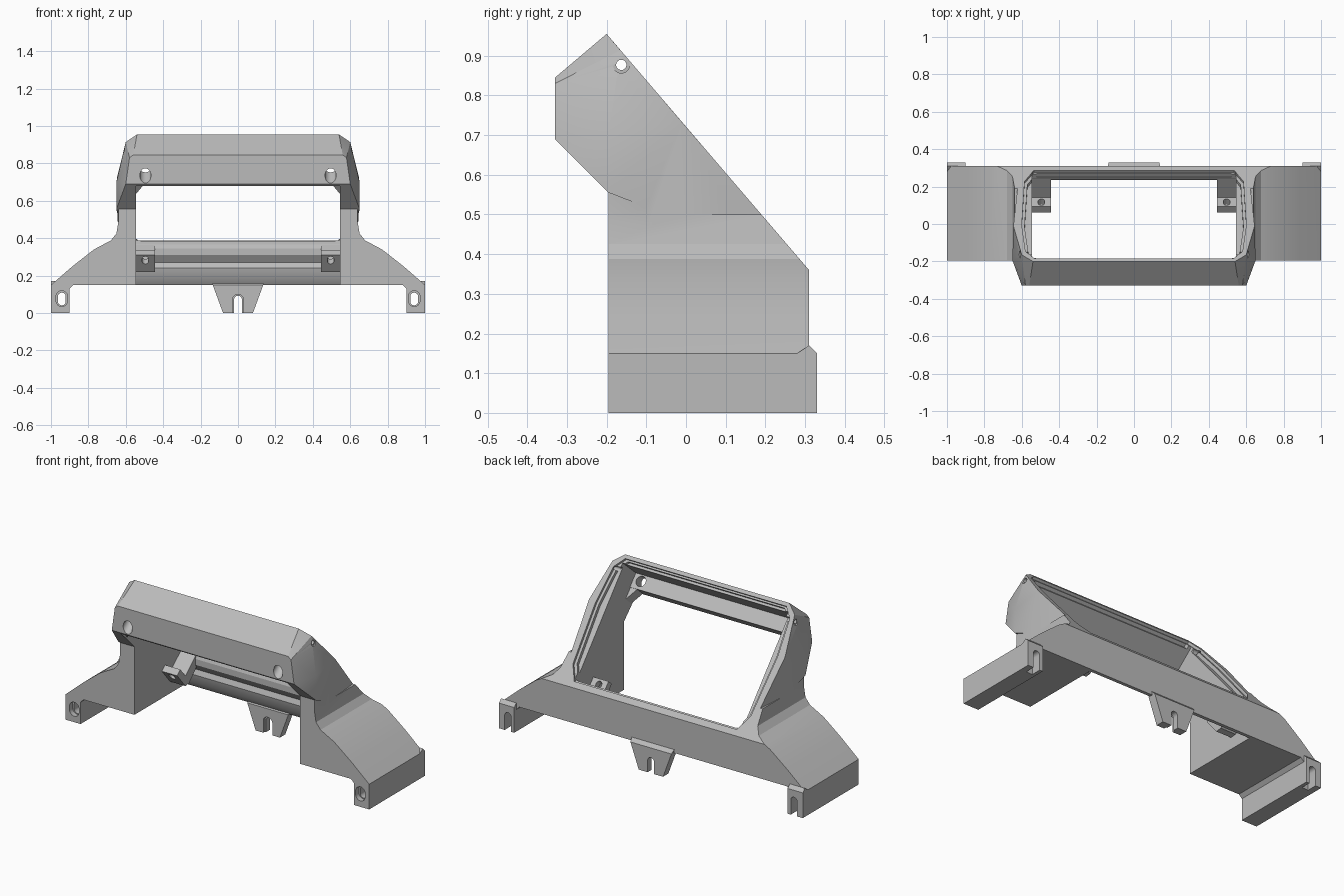
import bpy, bmesh, math
from mathutils import Vector

cube = bpy.data.objects.get("Cube")
if cube:
    bpy.data.objects.remove(cube, do_unlink=True)

grey = bpy.data.materials.new("plain grey")
grey.use_nodes = True
grey.diffuse_color = (0.5, 0.5, 0.5, 1)
grey.node_tree.nodes["Principled BSDF"].inputs["Base Color"].default_value = (0.5, 0.5, 0.5, 1)

# Slanted frame: s runs down the sloping face, t goes into the body
TOP = Vector((0, -0.2, 0.955))
DOWN = Vector((0, 0.51, -0.595)).normalized()
INTO = Vector((0, DOWN.z, -DOWN.y))


def along_x(y, z, x):
    return Vector((x, y, z))


def along_y(x, z, y):
    return Vector((x, y, z))


def slant(x, s, t):
    return TOP + DOWN * s + INTO * t + Vector((x, 0, 0))


def yz(s, t):
    p = slant(0, s, t)
    return (p.y, p.z)


def finish(bm, name):
    bmesh.ops.recalc_face_normals(bm, faces=bm.faces[:])
    mesh = bpy.data.meshes.new(name)
    bm.to_mesh(mesh)
    bm.free()
    mesh.materials.append(grey)
    ob = bpy.data.objects.new(name, mesh)
    bpy.context.collection.objects.link(ob)
    return ob


def prism(name, pts, lo, hi, place):
    bm = bmesh.new()
    a = [bm.verts.new(place(u, v, lo)) for u, v in pts]
    b = [bm.verts.new(place(u, v, hi)) for u, v in pts]
    bm.faces.new(a)
    bm.faces.new(b)
    for i in range(len(pts)):
        j = (i + 1) % len(pts)
        bm.faces.new((a[i], a[j], b[j], b[i]))
    return finish(bm, name)


def hull(name, half):
    # Convex solid from one half of its corners, mirrored in x
    bm = bmesh.new()
    for x, y, z in half:
        for side in (1, -1):
            bm.verts.new((x * side, y, z))
    res = bmesh.ops.convex_hull(bm, input=bm.verts[:])
    loose = [v for v in bm.verts if not v.link_faces]
    bmesh.ops.delete(bm, geom=loose, context='VERTS')
    bmesh.ops.dissolve_limit(bm, angle_limit=0.01, verts=bm.verts[:], edges=bm.edges[:])
    return finish(bm, name)


def combine(target, tool, operation):
    mod = target.modifiers.new("combine", 'BOOLEAN')
    mod.operation, mod.solver, mod.object = operation, 'EXACT', tool
    bpy.context.view_layer.objects.active = target
    bpy.ops.object.modifier_apply(modifier=mod.name)
    bpy.data.objects.remove(tool, do_unlink=True)


def add(target, tool):
    combine(target, tool, 'UNION')


def cut(target, tool):
    combine(target, tool, 'DIFFERENCE')


def slot(cx, low, high, r, n=20):
    # Round-ended upright slot, a circle when low equals high
    pts = []
    for i in range(n):
        a = 2 * math.pi * (i + 0.5) / n
        pts.append((cx + r * math.cos(a), (high if math.sin(a) > 0 else low) + r * math.sin(a)))
    return pts


def mirrored(half):
    return half + [(-x, z) for x, z in reversed(half)]


# Wings and lower body as one stepped silhouette
housing = prism("housing", mirrored([
    (0.88, 0.15), (0.9, 0.13), (0.9, 0), (1, 0), (1, 0.15), (0.885, 0.25),
    (0.77, 0.34), (0.68, 0.388), (0.65, 0.425), (0.638, 0.5)]), -0.195, 0.31, along_y)

# Leg block and faceted hood
add(housing, hull("legs", [
    (0.64, -0.195, 0.15), (0.64, -0.195, 0.6), (0.61, 0.31, 0.15),
    (0.61, 0.31, 0.36), (0.645, -0.01, 0.733)]))
add(housing, hull("hood", [
    (0.54, -0.2, 0.955), (0.56, -0.33, 0.845), (0.58, -0.33, 0.83), (0.6, -0.33, 0.69),
    (0.6, -0.165, 0.914), (0.65, -0.195, 0.7), (0.65, -0.195, 0.555),
    (0.645, -0.01, 0.733), (0.61, 0.31, 0.36)]))

# Trim everything above the sloping face
cut(housing, prism("slope_trim", [(-1.2, -0.3), (1.2, -0.3), (1.2, 1.2), (-1.2, 1.2)], -0.6, 0, slant))

# Rear pads on the wing ends
for side in (1, -1):
    add(housing, prism("rear_pad", [(0.28, 0), (0.33, 0), (0.33, 0.15), (0.31, 0.17), (0.28, 0.15)],
                       0.9 * side, 1.0 * side, along_x))

# Open middle, from the window through to the front
cut(housing, prism("opening", [
    yz(0.046, -0.1), yz(0.046, 0.18), yz(0.13, 0.18), yz(0.13, 0.5), (-0.6, -0.1), (0.29, -0.1),
    (0.29, 0.15), (0.262, 0.19), (0.25, 0.24), (0.262, 0.27), (0.235, 0.31), (0.235, 0.345),
    yz(0.735, 0.045), yz(0.735, -0.1)], -0.545, 0.545, along_x))

# Stepped seat around the window
for width, inset, depth in ((0.6, 0.022, 0.015), (0.585, 0.032, 0.035)):
    cut(housing, prism("seat", mirrored([
        (width - 0.07, inset), (width - 0.02, inset + 0.06), (width, 0.3), (width - 0.015, 0.68 - inset),
        (width - 0.065, 0.77 - inset)]), -0.1, depth, slant))

# Corner gussets, screw access holes, side holes and wing slots
for side in (1, -1):
    add(housing, prism("gusset", [(0.56 * side, 0.11), (0.5 * side, 0.125), (0.5 * side, 0.13),
                                  (0.545 * side, 0.2), (0.56 * side, 0.2)], 0.185, 0.255, slant))
    cut(housing, prism("access_hole", slot(0.495 * side, 0.083, 0.083, 0.03), 0.12, 0.45, slant))
    cut(housing, prism("side_hole", slot(-0.163, 0.877, 0.877, 0.013), 0.5 * side, 0.8 * side, along_x))
    cut(housing, prism("side_recess", slot(-0.163, 0.877, 0.877, 0.021), 0.606 * side, 0.8 * side, along_x))
    cut(housing, prism("wing_slot", slot(0.942 * side, 0.062, 0.088, 0.021), -0.4, 0.5, along_y))
    cut(housing, prism("wing_recess", slot(0.942 * side, 0.066, 0.088, 0.031), -0.4, -0.165, along_y))
    cut(housing, prism("rear_slot", slot(0.942 * side, -0.1, 0.088, 0.021), 0.27, 0.5, along_y))

# Lower mounting ears
ears = []
for side, label in ((1, "left"), (-1, "right")):
    ear = prism(label + "_ear", [
        yz(0.66, 0.18), yz(0.735, 0.18), yz(0.735, 0.05), yz(0.79, 0.06), yz(0.8, 0.19),
        yz(0.78, 0.22), yz(0.66, 0.22)], 0.445 * side, 0.555 * side, along_x)
    cut(ear, prism("ear_hole", slot(0.495 * side, 0.69, 0.705, 0.018), 0.14, 0.4, slant))
    ears.append(ear)

# Middle tab under the rear beam
tab = hull("center_tab", [
    (0.14, 0.295, 0.17), (0.14, 0.31, 0.17), (0.135, 0.33, 0.15), (0.135, 0.28, 0.15),
    (0.08, 0.33, 0), (0.08, 0.28, 0)])
cut(tab, prism("tab_slot", slot(0, -0.1, 0.07, 0.022), 0.2, 0.5, along_y))
cut(tab, prism("tab_recess", slot(0, -0.1, 0.07, 0.03), 0.2, 0.295, along_y))

# Smooth the gentle bends and keep the edges sharp
bpy.ops.object.select_all(action='DESELECT')
for ob in [housing, tab] + ears:
    ob.select_set(True)
bpy.context.view_layer.objects.active = housing
bpy.ops.object.shade_smooth_by_angle(angle=math.radians(22))
